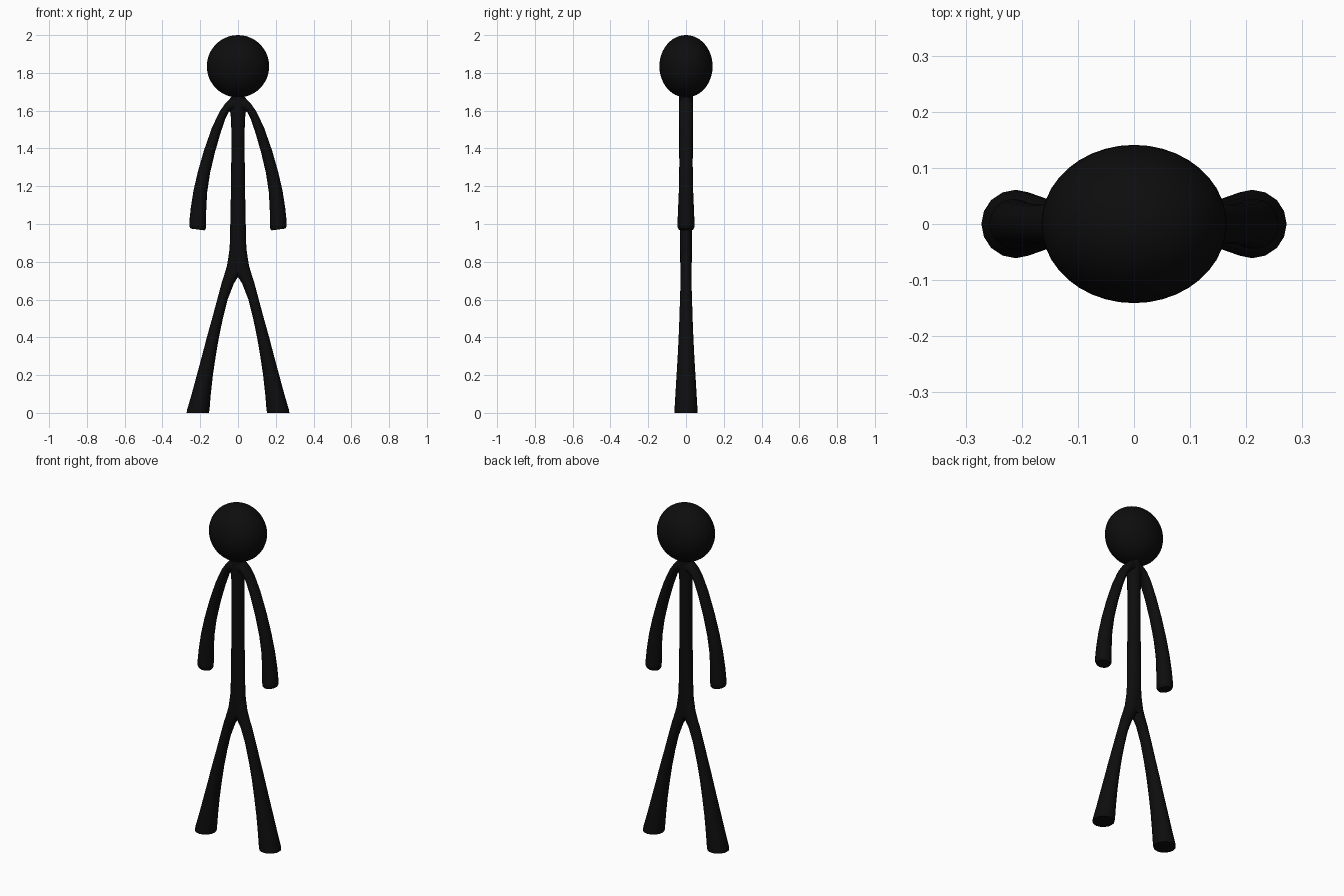
import bpy, bmesh, math

black = bpy.data.materials.new("matte black")
black.diffuse_color = (0.004, 0.004, 0.004, 1)
SIDES = 16


def finish(obj):
    obj.data.materials.append(black)
    bpy.ops.object.select_all(action='DESELECT')
    obj.select_set(True)
    bpy.context.view_layer.objects.active = obj
    bpy.ops.object.shade_smooth_by_angle(angle=math.radians(50))
    return obj


def loft(name, rings, side=1):
    """Tube through rings given as (inner x, inner z, outer x, outer z, half depth)."""
    bm = bmesh.new()
    loops = []
    for xi, zi, xo, zo, d in rings:
        loop = []
        for k in range(SIDES):
            a = 2 * math.pi * k / SIDES
            t = (1 + math.cos(a)) / 2
            loop.append(bm.verts.new((side * (xi + (xo - xi) * t),
                                      d * math.sin(a), zi + (zo - zi) * t)))
        loops.append(loop)
    for a, b in zip(loops, loops[1:]):
        for k in range(SIDES):
            n = (k + 1) % SIDES
            bm.faces.new((a[k], a[n], b[n], b[k]))
    bm.faces.new(loops[0])
    bm.faces.new(loops[-1])
    bmesh.ops.recalc_face_normals(bm, faces=bm.faces)
    me = bpy.data.meshes.new(name)
    bm.to_mesh(me)
    bm.free()
    obj = bpy.data.objects.new(name, me)
    bpy.context.collection.objects.link(obj)
    return finish(obj)


# Head: ellipsoid, narrower front to back
bpy.ops.mesh.primitive_uv_sphere_add(segments=40, ring_count=24, location=(0, 0, 1.835))
head = bpy.context.object
head.name = "head"
head.scale = (0.165, 0.141, 0.165)
finish(head)

# Torso: slim column (half width, z, half depth)
torso = [(0.03, 1.70, 0.036), (0.045, 1.62, 0.037), (0.036, 1.55, 0.037),
         (0.035, 1.40, 0.036), (0.037, 1.20, 0.035), (0.041, 1.00, 0.033),
         (0.043, 0.90, 0.032), (0.050, 0.81, 0.031), (0.045, 0.74, 0.028)]
loft("torso", [(-w, z, w, z, d) for w, z, d in torso])

# Arm: arches from the neck down to a blunt hand
arm = [(0.000, 1.590, 0.000, 1.685, 0.034), (0.030, 1.600, 0.035, 1.672, 0.037),
       (0.050, 1.592, 0.068, 1.638, 0.037), (0.066, 1.560, 0.098, 1.594, 0.036),
       (0.090, 1.490, 0.138, 1.510, 0.035), (0.122, 1.380, 0.180, 1.390, 0.035),
       (0.148, 1.270, 0.213, 1.275, 0.036), (0.163, 1.170, 0.236, 1.175, 0.038),
       (0.168, 1.080, 0.250, 1.085, 0.042), (0.169, 1.000, 0.258, 1.010, 0.045),
       (0.170, 0.978, 0.258, 0.990, 0.045), (0.177, 0.966, 0.252, 0.976, 0.038)]

# Leg: spreads outward and thickens to a flat foot
leg = [(-0.045, 0.85, 0.047, 0.85, 0.031), (-0.030, 0.78, 0.058, 0.78, 0.030),
       (0.000, 0.72, 0.076, 0.72, 0.029), (0.022, 0.685, 0.086, 0.69, 0.029),
       (0.055, 0.60, 0.110, 0.60, 0.032), (0.080, 0.50, 0.137, 0.50, 0.035),
       (0.101, 0.40, 0.165, 0.40, 0.039), (0.118, 0.30, 0.191, 0.30, 0.044),
       (0.133, 0.20, 0.218, 0.20, 0.050), (0.144, 0.10, 0.245, 0.10, 0.056),
       (0.151, 0.015, 0.270, 0.015, 0.061), (0.154, 0.00, 0.272, 0.00, 0.060)]

for label, s in (("right", 1), ("left", -1)):
    loft(label + "_arm", arm, s)
    loft(label + "_leg", leg, s)
